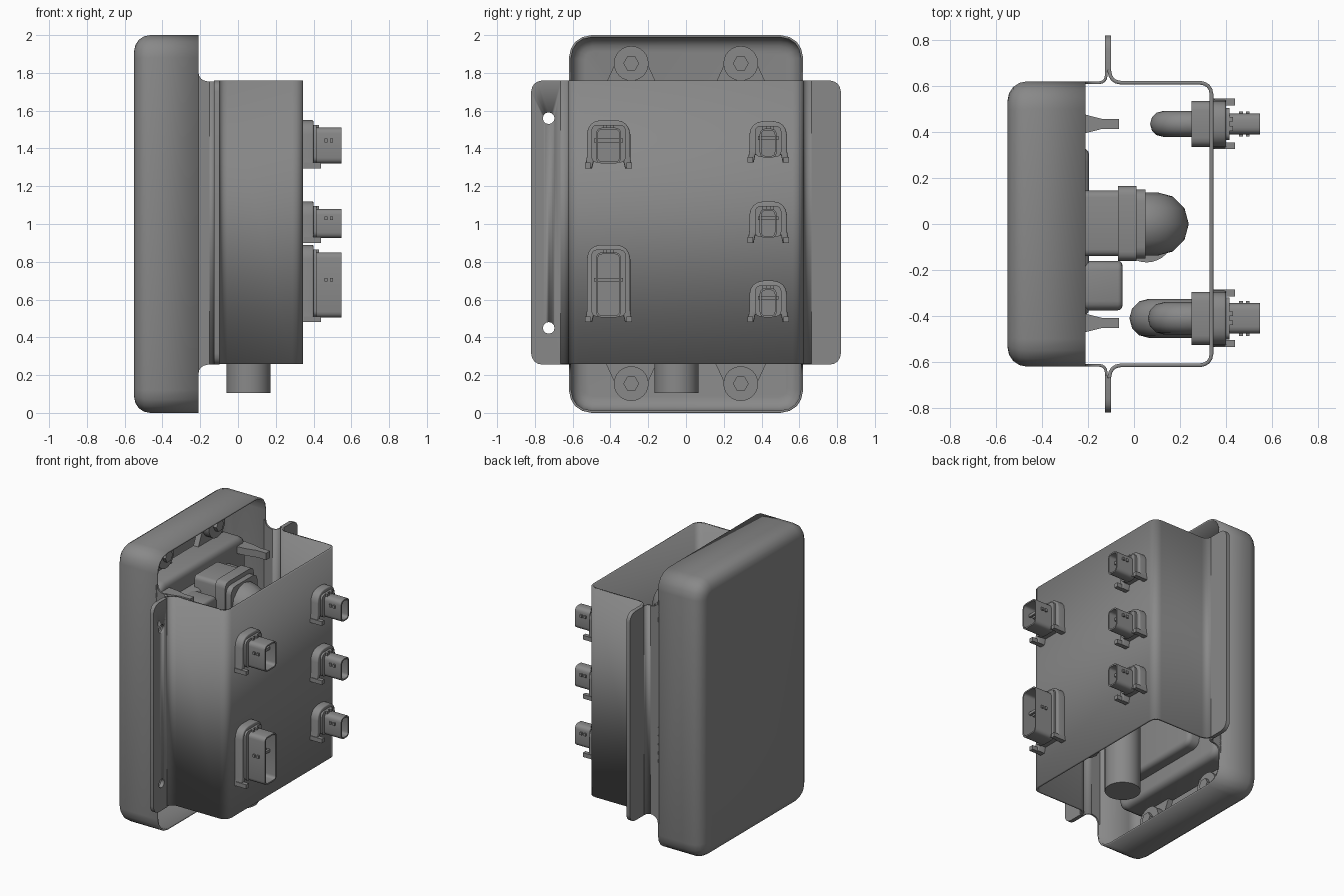
import bpy, bmesh, math
from mathutils import Vector

if "Cube" in bpy.data.objects:
    bpy.data.objects.remove(bpy.data.objects["Cube"], do_unlink=True)

grey = bpy.data.materials.new("mid_grey")
grey.use_nodes = True
grey.diffuse_color = (0.25, 0.25, 0.25, 1)
grey.node_tree.nodes["Principled BSDF"].inputs["Base Color"].default_value = (0.25, 0.25, 0.25, 1)


def activate(ob):
    bpy.ops.object.select_all(action='DESELECT')
    ob.select_set(True)
    bpy.context.view_layer.objects.active = ob


def finish(name, bm, thick=0, offset=0):
    bmesh.ops.recalc_face_normals(bm, faces=bm.faces)
    me = bpy.data.meshes.new(name)
    bm.to_mesh(me)
    bm.free()
    me.materials.append(grey)
    ob = bpy.data.objects.new(name, me)
    bpy.context.collection.objects.link(ob)
    activate(ob)
    if thick:
        mod = ob.modifiers.new("thickness", 'SOLIDIFY')
        mod.thickness, mod.offset = thick, offset
    bpy.ops.object.shade_smooth_by_angle(angle=math.radians(35))
    return ob


def rounded(corners, closed=True, steps=4):
    """Corners are (u, v) or (u, v, radius)."""
    out = []
    n = len(corners)
    for i, c in enumerate(corners):
        p = Vector(c[:2])
        r = c[2] if len(c) > 2 else 0
        if not r or (not closed and i in (0, n - 1)):
            out.append(p)
            continue
        a = p + (Vector(corners[i - 1][:2]) - p).normalized() * r
        b = p + (Vector(corners[(i + 1) % n][:2]) - p).normalized() * r
        for k in range(steps + 1):
            t = k / steps
            out.append(a * (1 - t) ** 2 + p * (2 * t * (1 - t)) * 0.85
                       + (a + b) * (t * (1 - t)) * 0.15 + b * t * t)
    return out


def rect(u0, u1, v0, v1, r=0.0):
    return rounded([(u0, v0, r), (u1, v0, r), (u1, v1, r), (u0, v1, r)])


def place(axis, p, d):
    return {'x': (d, p[0], p[1]), 'y': (p[0], d, p[1]), 'z': (p[0], p[1], d)}[axis]


def prism(name, pts, axis, lo, hi, bevel=0, hollow=0):
    bm = bmesh.new()
    base = bm.faces.new([bm.verts.new(place(axis, p, lo)) for p in pts])
    res = bmesh.ops.extrude_face_region(bm, geom=[base])
    top = [g for g in res["geom"] if isinstance(g, bmesh.types.BMFace)][0]
    step = Vector(place(axis, (0, 0), hi - lo))
    bmesh.ops.translate(bm, verts=top.verts, vec=step)
    bmesh.ops.recalc_face_normals(bm, faces=bm.faces)
    if hollow:
        bmesh.ops.inset_region(bm, faces=[top], thickness=hollow)
        res = bmesh.ops.extrude_face_region(bm, geom=[top])
        floor = [g for g in res["geom"] if isinstance(g, bmesh.types.BMFace)][0]
        bmesh.ops.translate(bm, verts=floor.verts, vec=-0.8 * step)
        if top.is_valid:
            bmesh.ops.delete(bm, geom=[top], context='FACES_ONLY')
    elif bevel:
        bmesh.ops.bevel(bm, geom=list(top.edges), offset=bevel, segments=3,
                        profile=0.5, affect='EDGES')
    return finish(name, bm)


def sheet(name, path, lo, hi, thick):
    bm = bmesh.new()
    rows = [[bm.verts.new((p[0], p[1], z)) for p in path] for z in (lo, hi)]
    for i in range(len(path) - 1):
        bm.faces.new((rows[0][i], rows[0][i + 1], rows[1][i + 1], rows[1][i]))
    return finish(name, bm, thick)


def cylinder(name, centre, r, depth, axis='z', sides=24, r2=None):
    bm = bmesh.new()
    bmesh.ops.create_cone(bm, cap_ends=True, segments=sides, radius1=r,
                          radius2=r if r2 is None else r2, depth=depth)
    ob = finish(name, bm)
    ob.location = centre
    if axis == 'x':
        ob.rotation_euler.y = math.pi / 2
    return ob


def elbow(name, x0, x1, y, z, r, drop):
    """Pipe that runs along x and then turns down."""
    cu = bpy.data.curves.new(name, 'CURVE')
    cu.dimensions = '3D'
    cu.bevel_depth, cu.bevel_resolution, cu.use_fill_caps = r, 4, True
    path = rounded([(x0, z), (x1, z, min(abs(x1 - x0), drop) * 0.8), (x1, z - drop)], False, 8)
    sp = cu.splines.new('POLY')
    sp.points.add(len(path) - 1)
    for q, p in zip(sp.points, path):
        q.co = (p[0], y, p[1], 1)
    ob = bpy.data.objects.new(name, cu)
    bpy.context.collection.objects.link(ob)
    cu.materials.append(grey)
    activate(ob)
    bpy.ops.object.convert(target='MESH')
    bpy.ops.object.shade_smooth_by_angle(angle=math.radians(35))


# Back tray: rounded shell open towards +x
bm = bmesh.new()
back = bm.faces.new([bm.verts.new((-0.21, *p)) for p in rect(-0.62, 0.62, 0, 2, 0.12)])
res = bmesh.ops.extrude_face_region(bm, geom=[back])
cap = [g for g in res["geom"] if isinstance(g, bmesh.types.BMFace)][0]
bmesh.ops.translate(bm, verts=cap.verts, vec=(-0.34, 0, 0))
bmesh.ops.bevel(bm, geom=list(cap.edges), offset=0.085, segments=4, profile=0.5, affect='EDGES')
front = [f for f in bm.faces if all(v.co.x > -0.22 for v in f.verts)]
bmesh.ops.delete(bm, geom=front, context='FACES_ONLY')
finish("back_tray", bm, 0.012, -1)

# Front cover: bent sheet open at top and bottom
half = [(-0.107, 0.67), (-0.107, 0.614, 0.05), (0.337, 0.614, 0.05)]
path = half + [(c[0], -c[1], *c[2:]) for c in reversed(half)]
sheet("front_cover", rounded(path, False), 0.26, 1.76, 0.016)

for s, side in ((1, "left"), (-1, "right")):
    # Tray side wall with filleted ends, then its outward bend
    lo, hi = sorted((s * 0.608, s * 0.62))
    wall = [(-0.22, 0.2), (-0.21, 0.2), (-0.21, 0.255, 0.05), (-0.15, 0.255),
            (-0.15, 1.755), (-0.21, 1.755, 0.05), (-0.21, 1.81), (-0.22, 1.81)]
    prism(side + "_tray_wall", rounded(wall), 'y', lo, hi)
    bend = rounded([(-0.155, s * 0.614), (-0.121, s * 0.614, 0.03), (-0.121, s * 0.67)], False)
    sheet(side + "_tray_bend", bend, 0.255, 1.755, 0.012)
    # Two mated mounting flanges, drilled on the right side
    for part, x0, x1 in (("tray", -0.127, -0.115), ("cover", -0.115, -0.099)):
        pts = rounded([(s * 0.66, 0.255), (s * 0.82, 0.255, 0.06),
                       (s * 0.82, 1.76, 0.06), (s * 0.66, 1.76)])
        flange = prism(f"{side}_{part}_flange", pts, 'x', x0, x1)
        if s < 0:
            for z in (0.45, 1.56):
                drill = cylinder("hole_cutter", (-0.11, -0.727, z), 0.031, 0.2, 'x', 12)
                drill.hide_render = True
                mod = flange.modifiers.new("hole", 'BOOLEAN')
                mod.operation, mod.object = 'DIFFERENCE', drill
                activate(flange)
                bpy.ops.object.modifier_apply(modifier="hole")
                bpy.data.objects.remove(drill, do_unlink=True)

# Control unit inside the tray
prism("unit_body", rect(-0.5, 0.5, 0.27, 1.73, 0.08), 'x', -0.46, -0.28, 0.04)
prism("unit_raised_lid", rect(-0.4, 0.33, 0.4, 1.6, 0.06), 'x', -0.3, -0.195, 0.03)
for y in (-0.29, 0.29):
    for z, d in ((1.85, -1), (0.155, 1)):
        lug = rounded([(y - 0.15, z + d * 0.14), (y - 0.085, z, 0.02), (y - 0.05, z - d * 0.085, 0.04),
                       (y + 0.05, z - d * 0.085, 0.04), (y + 0.085, z, 0.02), (y + 0.15, z + d * 0.14)])
        prism("unit_lug", lug, 'x', -0.46, -0.42)
        cylinder("lug_boss", (-0.41, y, z), 0.092, 0.08, 'x')
        cylinder("lug_bolt", (-0.36, y, z), 0.042, 0.03, 'x', 6)
for y in (-0.43, 0.435):
    prong = [(-0.3, y - 0.05), (-0.21, y - 0.04), (-0.14, y - 0.022), (-0.065, y - 0.022),
             (-0.065, y + 0.022), (-0.14, y + 0.022), (-0.21, y + 0.04), (-0.3, y + 0.05)]
    prism("unit_prong", [Vector(p) for p in prong], 'z', 1.63, 1.68)

# Main plug housing, its bent boot and the cable that leaves below
prism("main_header", rect(-0.14, 0.145, 1.36, 1.68, 0.03), 'x', -0.25, -0.07)
prism("main_plug", rect(-0.16, 0.165, 1.34, 1.7, 0.04), 'x', -0.07, 0.01)
prism("main_plug_collar", rect(-0.15, 0.15, 1.37, 1.67, 0.05), 'x', 0.01, 0.05)
prism("side_header", rect(-0.375, -0.16, 1.2, 1.6, 0.04), 'x', -0.25, -0.05, 0.02)
elbow("main_boot", 0.02, 0.1, 0, 1.52, 0.138, 0.3)
cylinder("main_cable", (0.055, -0.05, 0.67), 0.117, 1.13, sides=32)


def connector(name, y, z0, z1, w, pw, boot_x, boot_r):
    """Flanged socket through the cover, with a bent boot behind it."""
    mid = (z0 + z1) / 2 + 0.01
    h = w - 0.01
    arch = rounded([(y - w, z0), (y - w * 0.7, z0), (y - w * 0.62, z0 + 0.04), (y + w * 0.62, z0 + 0.04),
                    (y + w * 0.7, z0), (y + w, z0), (y + h, z0 + 0.06), (y + h, z1, 0.075),
                    (y - h, z1, 0.075), (y - h, z0 + 0.06)])
    prism(name + "_flange", arch, 'x', 0.34, 0.4, 0.008)
    prism(name + "_body", rect(y - h, y + h, z0 + 0.03, z1, 0.04), 'x', 0.25, 0.335)
    prism(name + "_collar", rect(y - pw - 0.025, y + pw + 0.025, z0 + 0.03, z1 - 0.025, 0.03),
          'x', 0.39, 0.415)
    prism(name + "_socket", rect(y - pw, y + pw, z0 + 0.025, z1 - 0.04, 0.03),
          'x', 0.39, 0.548, hollow=0.01)
    for s in (-1, 1):
        a, b = sorted((y + s * w, y + s * (w - 0.03)))
        prism(name + "_foot", rect(a, b, z0, z0 + 0.03), 'x', 0.35, 0.44)
        prism(name + "_top_clip", rect(y + s * 0.02 - 0.01, y + s * 0.02 + 0.01, z1 - 0.05, z1 - 0.025),
              'x', 0.39, 0.43)
    for x in (0.465, 0.495):
        prism(name + "_nub", rect(x - 0.008, x + 0.008, mid, mid + 0.02), 'y', y - pw - 0.01, y + pw + 0.01)
    elbow(name + "_boot", 0.26, boot_x + boot_r, y, mid, boot_r, 0.14)


connector("upper_right_connector", -0.41, 1.295, 1.55, 0.125, 0.066, 0.06, 0.07)
connector("lower_right_connector", -0.41, 0.48, 0.89, 0.125, 0.066, -0.02, 0.085)
for i, z in enumerate((0.48, 0.9, 1.325)):
    connector(f"left_connector_{i + 1}", 0.435, z, z + 0.22, 0.11, 0.045, 0.07, 0.056)
